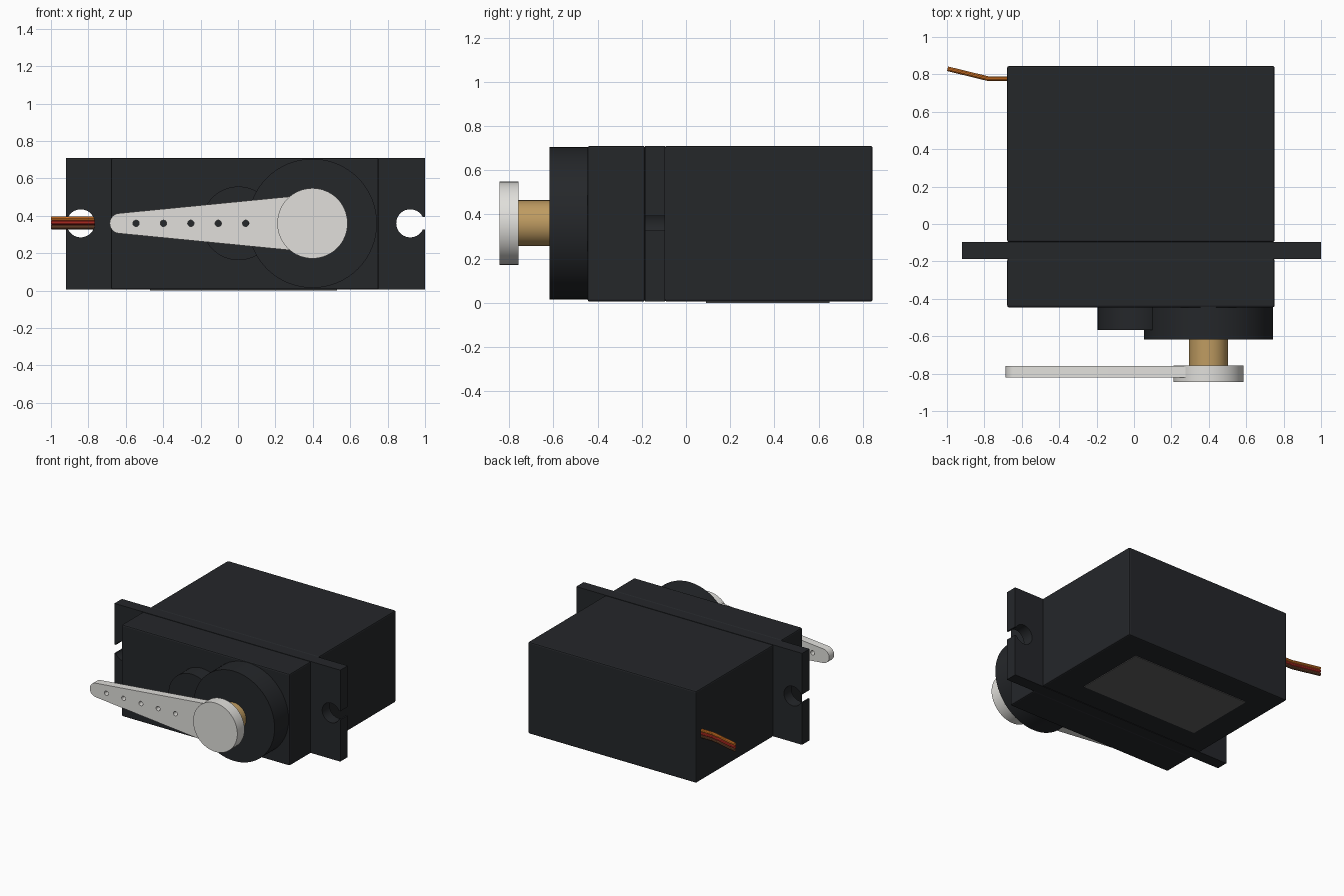
import bpy
import math

if "Cube" in bpy.data.objects:
    bpy.data.objects.remove(bpy.data.objects["Cube"])

CX, CZ, SHAFT_X = 0.037, 0.36, 0.398


def material(name, rgb):
    m = bpy.data.materials.new(name)
    m.diffuse_color = (*rgb, 1)
    m.use_nodes = True
    m.node_tree.nodes["Principled BSDF"].inputs["Base Color"].default_value = m.diffuse_color
    return m


BLACK = material("black_plastic", (0.018, 0.020, 0.023))
WHITE = material("white_plastic", (0.75, 0.74, 0.71))
BRASS = material("brass", (0.52, 0.33, 0.12))
LABEL = material("label_grey", (0.12, 0.12, 0.12))
ORANGE = material("orange_wire", (0.75, 0.20, 0.02))
RED = material("red_wire", (0.55, 0.03, 0.02))
BROWN = material("brown_wire", (0.16, 0.06, 0.025))


def finish(ob, name, mat):
    ob.name = name
    ob.data.materials.clear()
    ob.data.materials.append(mat)
    return ob


def box(name, lo, hi, mat, bevel=0.0):
    centre = [(a + b) / 2 for a, b in zip(lo, hi)]
    bpy.ops.mesh.primitive_cube_add(size=1, location=centre)
    ob = finish(bpy.context.object, name, mat)
    ob.scale = [b - a for a, b in zip(lo, hi)]
    bpy.ops.object.transform_apply(location=False, rotation=False, scale=True)
    if bevel:
        mod = ob.modifiers.new("edge", 'BEVEL')
        mod.width, mod.segments = bevel, 2
    return ob


def cylinder(name, x, r, y0, y1, mat):
    bpy.ops.mesh.primitive_cylinder_add(
        vertices=64, radius=r, depth=abs(y1 - y0),
        location=(x, (y0 + y1) / 2, CZ), rotation=(math.pi / 2, 0, 0))
    ob = finish(bpy.context.object, name, mat)
    bpy.ops.object.shade_smooth_by_angle(angle=math.radians(35))
    return ob


def arc(x, z, r, a0, a1, n):
    """Points on an arc in the front plane, angles in degrees."""
    angles = [math.radians(a0 + (a1 - a0) * i / n) for i in range(n + 1)]
    return [(x + r * math.cos(a), z + r * math.sin(a)) for a in angles]


def plate(name, loops, y0, y1, mat):
    """Extrude filled outlines (inner loops become holes) from y0 to y1."""
    cu = bpy.data.curves.new(name, 'CURVE')
    cu.dimensions, cu.fill_mode = '2D', 'BOTH'
    cu.extrude = abs(y1 - y0) / 2
    for pts in loops:
        sp = cu.splines.new('POLY')
        sp.points.add(len(pts) - 1)
        for p, (x, z) in zip(sp.points, pts):
            p.co = (x, z, 0, 1)
        sp.use_cyclic_u = True
    return to_mesh(cu, name, mat, (0, (y0 + y1) / 2, 0), math.pi / 2)


def to_mesh(cu, name, mat, loc=(0, 0, 0), rot=0.0):
    ob = bpy.data.objects.new(name, cu)
    ob.location, ob.rotation_euler = loc, (rot, 0, 0)
    bpy.context.collection.objects.link(ob)
    bpy.ops.object.select_all(action='DESELECT')
    bpy.context.view_layer.objects.active = ob
    ob.select_set(True)
    bpy.ops.object.convert(target='MESH')
    ob = finish(bpy.context.object, name, mat)
    bpy.ops.object.shade_smooth_by_angle(angle=math.radians(35))
    return ob


# Case: main body and front gearbox cover
box("main_case", (-0.678, -0.097, 0.005), (0.752, 0.845, 0.71), BLACK, 0.01)
box("gearbox_cover", (-0.678, -0.446, 0.005), (0.752, -0.185, 0.71), BLACK, 0.01)

# Mounting flange with screw holes open to the ends through a narrow slot
HALF, HOLE, R, SLOT = 0.96, 0.881, 0.075, 0.033
a = math.degrees(math.asin(SLOT / R))
right = [(HALF, 0.006), (HALF, CZ - SLOT)]
right += arc(HOLE, CZ, R, -a, -360 + a, 40)
right += [(HALF, CZ + SLOT), (HALF, 0.709)]
left = [(-x, z) for x, z in reversed(right)]
plate("mounting_flange", [[(x + 0.04, z) for x, z in right + left]],
      -0.186, -0.096, BLACK)

# Gear housings and output shaft
cylinder("gear_housing", SHAFT_X, 0.345, -0.43, -0.617, BLACK)
cylinder("idler_housing", 0.003, 0.197, -0.43, -0.567, BLACK)
cylinder("output_shaft", SHAFT_X, 0.104, -0.60, -0.80, BRASS)

# Horn: round hub and tapered arm with a row of holes
cylinder("horn_hub", SHAFT_X, 0.188, -0.757, -0.845, WHITE)
outline = [(SHAFT_X, CZ - 0.155)] + [(SHAFT_X, CZ + 0.155)]
outline += arc(-0.632, CZ, 0.054, 95, 265, 20)
holes = [arc(-0.545 + 0.1465 * i, CZ, 0.017, 0, 345, 23) for i in range(5)]
plate("horn_arm", [outline] + holes, -0.759, -0.820, WHITE)

# Cable: three wires leaving the left side
for i, (name, mat) in enumerate((("orange_wire", ORANGE), ("red_wire", RED),
                                 ("brown_wire", BROWN))):
    cu = bpy.data.curves.new(name, 'CURVE')
    cu.dimensions = '3D'
    cu.bevel_depth, cu.bevel_resolution, cu.use_fill_caps = 0.0125, 3, True
    path = [(-0.64, 0.777), (-0.78, 0.777), (-0.997, 0.83)]
    sp = cu.splines.new('POLY')
    sp.points.add(len(path) - 1)
    for p, (x, y) in zip(sp.points, path):
        p.co = (x, y, 0.386 - 0.023 * i, 1)
    to_mesh(cu, name, mat)

# Label plate on the underside
box("label_plate", (-0.47, 0.09, 0.0), (0.53, 0.65, 0.02), LABEL)
